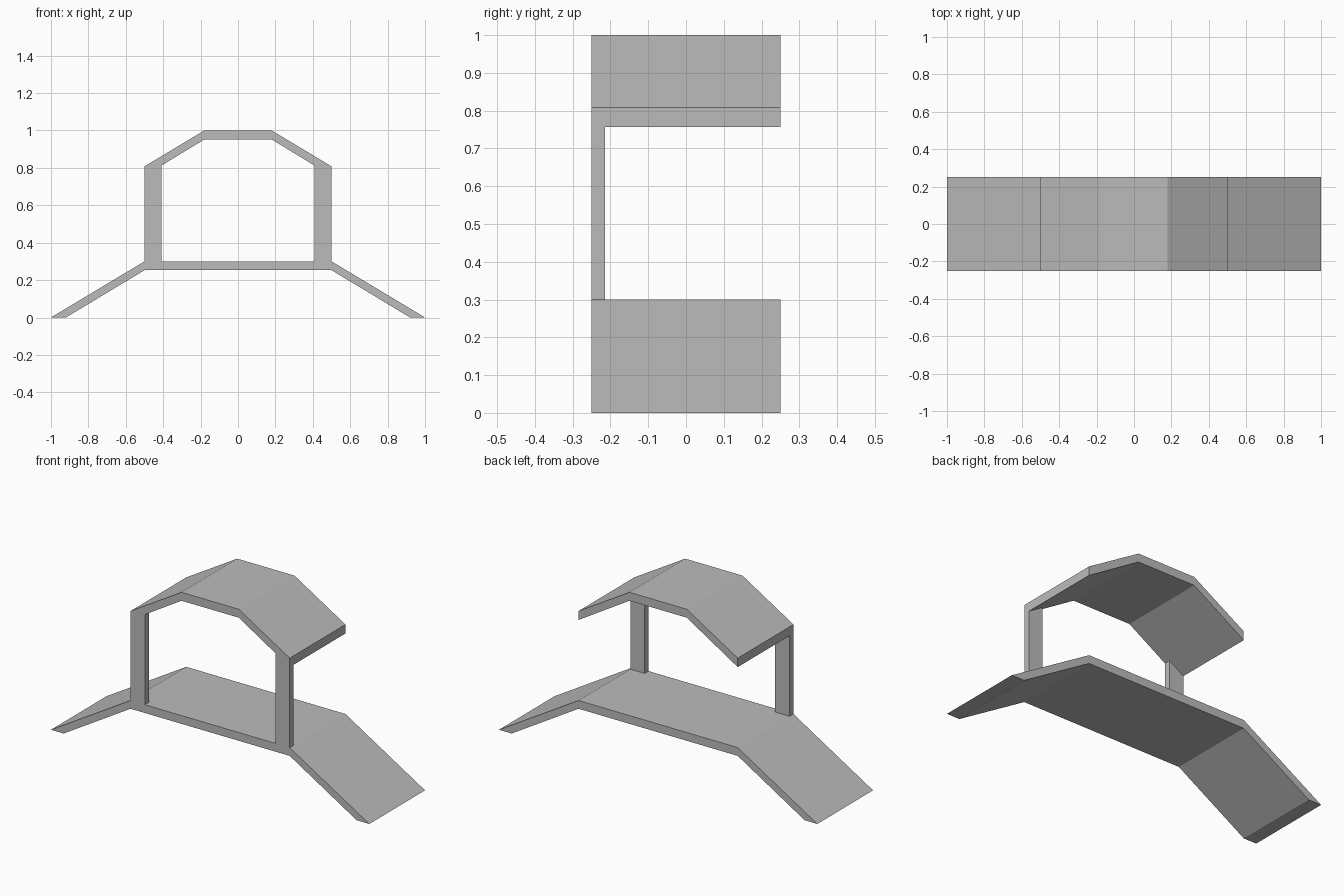
import bpy
import bmesh

cube = bpy.data.objects.get("Cube")
if cube:
    bpy.data.objects.remove(cube, do_unlink=True)

grey = bpy.data.materials.new("plain_grey")
grey.use_nodes = True
colour = (0.5, 0.5, 0.5, 1)
grey.diffuse_color = colour
grey.node_tree.nodes["Principled BSDF"].inputs["Base Color"].default_value = colour

FRONT, BACK = -0.25, 0.25
POST_BACK = -0.215


def extrude_profile(name, profile, y0, y1):
    """Extrude an x-z outline along y into a solid."""
    bm = bmesh.new()
    face = bm.faces.new([bm.verts.new((x, y0, z)) for x, z in profile])
    result = bmesh.ops.extrude_face_region(bm, geom=[face])
    moved = [v for v in result["geom"] if isinstance(v, bmesh.types.BMVert)]
    bmesh.ops.translate(bm, verts=moved, vec=(0, y1 - y0, 0))
    bmesh.ops.recalc_face_normals(bm, faces=bm.faces)
    mesh = bpy.data.meshes.new(name)
    bm.to_mesh(mesh)
    bm.free()
    mesh.materials.append(grey)
    obj = bpy.data.objects.new(name, mesh)
    bpy.context.collection.objects.link(obj)
    return obj


def mirrored(half):
    """Complete a half outline on +x with its reflection."""
    return half + [(-x, z) for x, z in reversed(half)]


# Bridge deck with a ramp at each end
deck = [(0.5, 0.3), (1, 0), (0.92, 0), (0.5, 0.253)]
top, under = deck[:2], deck[2:]
extrude_profile("deck_and_ramps",
                mirrored(top[::-1])[::1] + [(-x, z) for x, z in under]
                + under[::-1], FRONT, BACK)

# Folded roof
top = [(0.5, 0.808), (0.18, 1)]
under = [(0.18, 0.952), (0.5, 0.757)]
extrude_profile("roof", mirrored(top) + [(-x, z) for x, z in under[::-1]] + under,
                FRONT, BACK)

# Two front posts, cut to the slope of the roof
post = [(0.41, 0.3), (0.5, 0.3), (0.5, 0.757), (0.41, 0.812)]
for name, side in (("left_post", 1), ("right_post", -1)):
    extrude_profile(name, [(side * x, z) for x, z in post], FRONT, POST_BACK)
